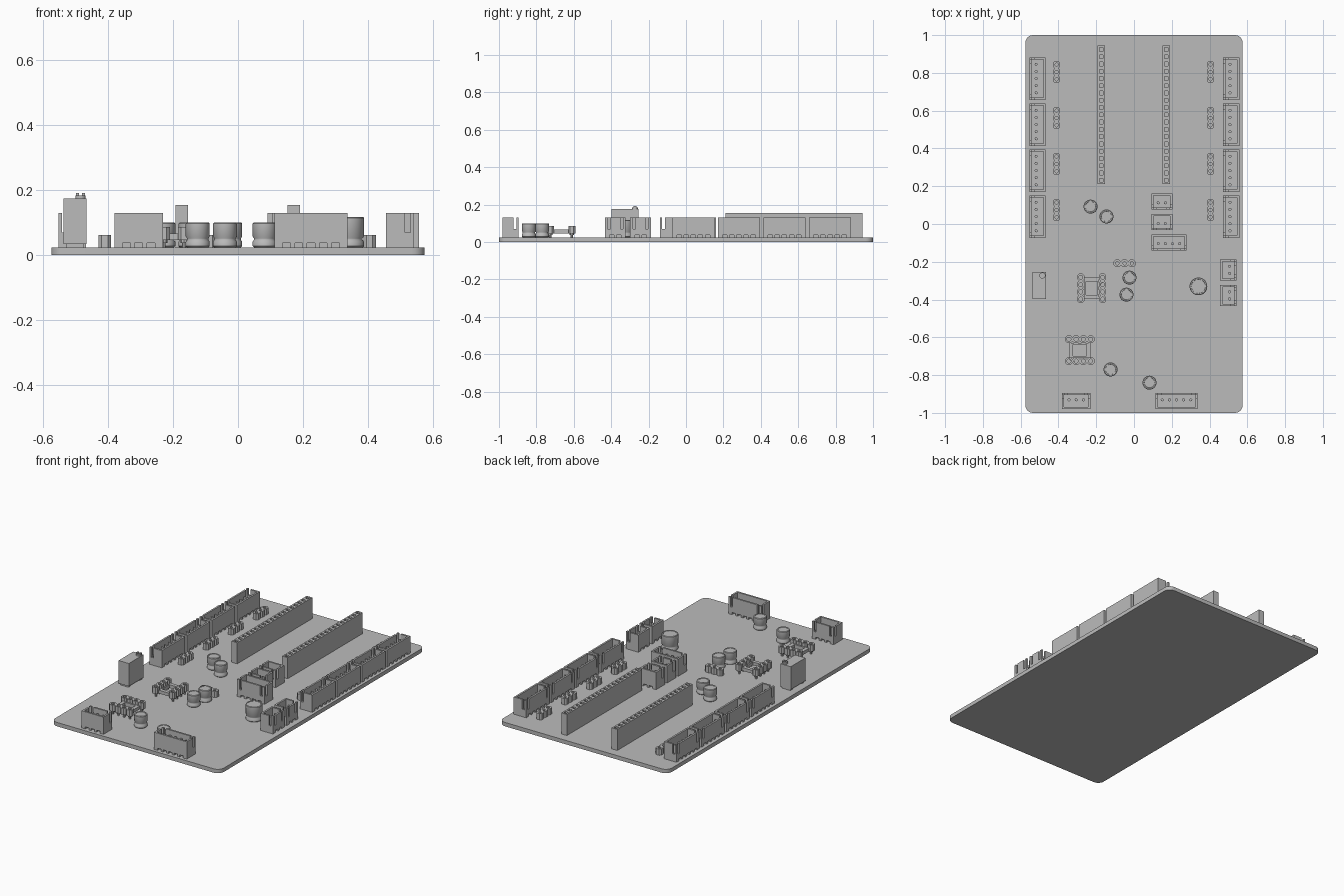
import bpy, bmesh, math
from mathutils import Matrix

if "Cube" in bpy.data.objects:
    bpy.data.objects.remove(bpy.data.objects["Cube"], do_unlink=True)

GREY = (0.5, 0.5, 0.5, 1)
grey = bpy.data.materials.new("plain_grey")
grey.use_nodes = True
grey.diffuse_color = GREY
grey.node_tree.nodes["Principled BSDF"].inputs["Base Color"].default_value = GREY

TOP = 0.024      # board surface
PITCH = 0.0385   # pin spacing of headers and sockets
XH = 0.0378      # pin spacing of shrouded connectors


def finish(bm, name, x=0, y=0, angle=0, smooth=False):
    bmesh.ops.recalc_face_normals(bm, faces=bm.faces)
    mesh = bpy.data.meshes.new(name)
    bm.to_mesh(mesh)
    bm.free()
    mesh.materials.append(grey)
    obj = bpy.data.objects.new(name, mesh)
    bpy.context.collection.objects.link(obj)
    obj.matrix_world = Matrix.Translation((x, y, 0)) @ Matrix.Rotation(math.radians(angle), 4, "Z")
    if smooth:
        bpy.ops.object.select_all(action="DESELECT")
        obj.select_set(True)
        bpy.context.view_layer.objects.active = obj
        bpy.ops.object.shade_smooth_by_angle(angle=math.radians(35))
    return obj


def box(bm, x0, x1, y0, y1, z0, z1):
    m = Matrix.Translation(((x0 + x1) / 2, (y0 + y1) / 2, (z0 + z1) / 2))
    m = m @ Matrix.Diagonal((x1 - x0, y1 - y0, z1 - z0, 1))
    return bmesh.ops.create_cube(bm, size=1, matrix=m)["verts"]


def cylinder(bm, x, y, r, z0, z1, sides=12):
    bmesh.ops.create_cone(bm, cap_ends=True, segments=sides, radius1=r, radius2=r,
                          depth=z1 - z0, matrix=Matrix.Translation((x, y, (z0 + z1) / 2)))


def cell(bm, x, y, z0, z1, hole):
    """Chamfered square block with a round hole through it."""
    h, c = PITCH / 2, PITCH / 4
    outer = [(h, -c), (h, c), (c, h), (-c, h), (-h, c), (-h, -c), (-c, -h), (c, -h)]
    inner = [(hole * math.cos(a), hole * math.sin(a)) for a in
             (math.radians(45 * i - 22.5) for i in range(8))]
    rings = [[bm.verts.new((x + px, y + py, z)) for px, py in pts]
             for pts, z in ((outer, z0), (outer, z1), (inner, z1), (inner, z0))]
    for a, b in zip(rings, rings[1:] + rings[:1]):
        for i in range(8):
            j = (i + 1) % 8
            bm.faces.new((a[i], a[j], b[j], b[i]))


def connector(name, x, y, pins, angle):
    """Shrouded connector; the slotted long wall faces local -y."""
    bm = bmesh.new()
    half, w, t, gap = ((pins - 1) * XH + 0.0735) / 2, 0.0425, 0.011, 0.016
    base, floor, top, sill = TOP + 0.013, TOP + 0.03, 0.13, 0.07
    us = [(i - (pins - 1) / 2) * XH for i in range(pins)]
    box(bm, -half, half, -w, w, base, floor)
    # Feet between the bottom notches, and the core behind them
    box(bm, -half, half, -w + 0.02, w - 0.02, TOP, base)
    edges = [-half] + [u + s * 0.012 for u in us for s in (-1, 1)] + [half]
    for a, b in zip(edges[::2], edges[1::2]):
        for v in (-w, w - 0.02):
            box(bm, a, b, v, v + 0.02, TOP, base)
    # Plain wall, then ends slotted next to the front wall
    box(bm, -half, half, w - t, w, floor, top)
    for a in (-half, half - t):
        box(bm, a, a + t, -w + t + gap, w - t, floor, top)
        box(bm, a, a + t, -w + t, -w + t + gap, floor, sill)
    # Front wall with two slots
    box(bm, -half, half, -w, -w + t, floor, sill)
    s0, s1 = half - 0.029, half - 0.015
    for a, b in ((-half, -s1), (-s0, s0), (s1, half)):
        box(bm, a, b, -w, -w + t, sill, top)
    for u in us:
        cylinder(bm, u, -0.007, 0.008, floor, 0.11)
    finish(bm, name, x, y, angle)


def pin_strip(name, x, y, angle):
    bm = bmesh.new()
    for i in (-1, 0, 1):
        cell(bm, i * PITCH, 0, TOP, 0.062, 0.009)
    finish(bm, name, x, y, angle)


def female_header(name, x, y, pins=19):
    bm = bmesh.new()
    w, half, hole, top = 0.0192, pins * PITCH / 2, 0.01, 0.154
    box(bm, -w, w, -half, half, TOP, 0.09)
    for a, b in ((-w, -hole), (hole, w)):
        box(bm, a, b, -half, half, 0.09, top)
    for i in range(pins + 1):
        mid = -half + i * PITCH
        a, b = max(-half, mid - PITCH / 2 + hole), min(half, mid + PITCH / 2 - hole)
        box(bm, -hole, hole, a, b, 0.09, top)
    finish(bm, name, x, y)


def chip_socket(name, x, y, angle):
    bm = bmesh.new()
    low, top, row = 0.046, 0.086, 1.5 * PITCH
    for side in (-row, row):
        for i in range(4):
            v = (i - 1.5) * PITCH
            cell(bm, side, v, low, top, 0.011)
            cylinder(bm, side, v, 0.0115, low - 0.008, low + 0.012, 8)
            cylinder(bm, side, v, 0.006, TOP, low, 8)
    inner = row - PITCH / 2
    for v in (-0.047, 0.047):
        box(bm, -inner, inner, v - 0.011, v + 0.011, low, 0.066)
    for a in (-inner, inner - 0.008):
        box(bm, a, a + 0.008, -0.047, 0.047, low, 0.066)
    finish(bm, name, x, y, angle)


def capacitor(name, x, y, r, top):
    bm = bmesh.new()
    profile = [(0, TOP), (r - 0.004, TOP), (r, TOP + 0.004), (r, TOP + 0.017),
               (r - 0.004, TOP + 0.023), (r - 0.004, TOP + 0.028), (r, TOP + 0.034),
               (r, top - 0.003), (r - 0.003, top), (r - 0.009, top), (r - 0.01, top - 0.002),
               (0, top - 0.002)]
    vs = [bm.verts.new((px, 0, z)) for px, z in profile]
    es = [bm.edges.new(pair) for pair in zip(vs, vs[1:])]
    bmesh.ops.spin(bm, geom=vs + es, cent=(0, 0, 0), axis=(0, 0, 1), angle=math.tau, steps=32)
    bmesh.ops.remove_doubles(bm, verts=bm.verts, dist=0.0001)
    finish(bm, name, x, y, smooth=True)


# Circuit board with rounded corners
bm = bmesh.new()
box(bm, -0.575, 0.575, -1, 1, 0, TOP)
upright = [e for e in bm.edges if abs(e.verts[0].co.z - e.verts[1].co.z) > 0.01]
bmesh.ops.bevel(bm, geom=upright, offset=0.04, segments=6, profile=0.5, affect="EDGES")
finish(bm, "board", smooth=True)

# Connector rows and three-pin strips along both long edges
for i in range(4):
    y = 0.77 - i * 0.2435
    for side, x in (("right", -0.511), ("left", 0.515)):
        connector(f"{side}_connector_{i + 1}", x, y, 5, -90)
    for side, x in (("right", -0.41), ("left", 0.405)):
        pin_strip(f"{side}_pin_strip_{i + 1}", x, y + 0.035, 90)
pin_strip("centre_pin_strip", -0.05, -0.208, 0)

# Remaining connectors
connector("side_power_connector_1", 0.499, -0.243, 2, 90)
connector("side_power_connector_2", 0.499, -0.378, 2, 90)
connector("front_connector_small", -0.306, -0.938, 3, 180)
connector("front_connector_large", 0.225, -0.938, 5, 180)
connector("middle_connector_1", 0.147, 0.119, 2, 0)
connector("middle_connector_2", 0.147, 0.01, 2, 0)
connector("middle_connector_3", 0.185, -0.097, 4, 0)

# Module headers and chip sockets
for side, x in (("right", -0.173), ("left", 0.171)):
    female_header(f"{side}_module_header", x, 0.578)
chip_socket("chip_socket_upright", -0.224, -0.34, 0)
chip_socket("chip_socket_sideways", -0.287, -0.668, 90)

# Capacitors
for i, (x, y) in enumerate([(-0.23, 0.092), (-0.146, 0.04), (-0.024, -0.284),
                            (-0.04, -0.374), (-0.124, -0.77), (0.082, -0.84)]):
    capacitor(f"capacitor_{i + 1}", x, y, 0.037, 0.1)
capacitor("large_capacitor", 0.341, -0.33, 0.047, 0.118)

# Trimmer with a slotted adjusting screw
bm = bmesh.new()
box(bm, -0.537, -0.467, -0.397, -0.254, TOP + 0.01, 0.175)
for y in (-0.39, -0.28):
    box(bm, -0.53, -0.474, y, y + 0.02, TOP, TOP + 0.01)
cylinder(bm, -0.485, -0.273, 0.016, 0.175, 0.184, 20)
for s in (-1, 1):
    box(bm, -0.485 + s * 0.009 - 0.005, -0.485 + s * 0.009 + 0.005, -0.281, -0.265, 0.184, 0.191)
finish(bm, "trimmer")
